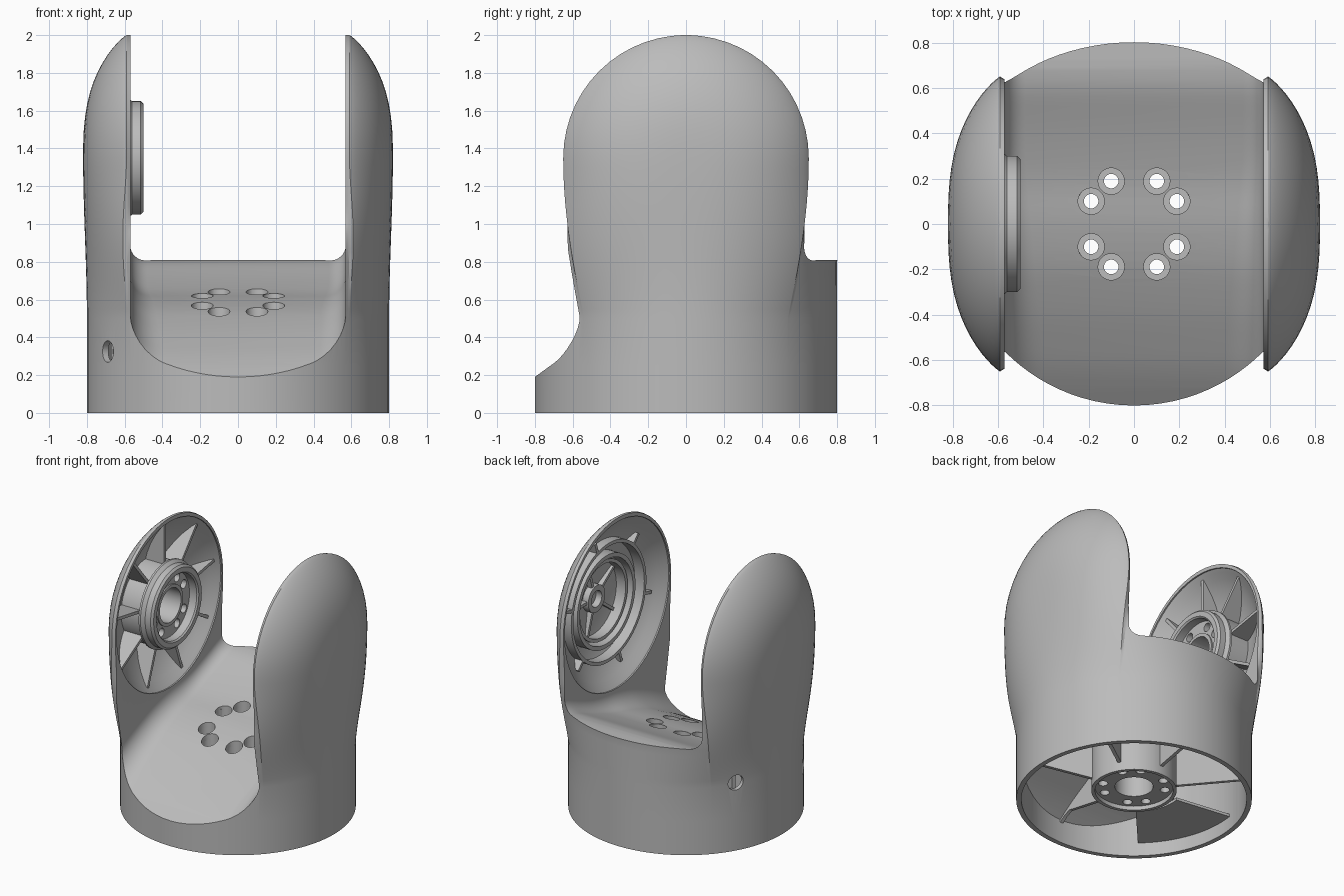
import bpy, bmesh
from math import sin, cos, pi, sqrt, radians
from mathutils import Vector, Matrix

if "Cube" in bpy.data.objects:
    bpy.data.objects.remove(bpy.data.objects["Cube"])

grey = bpy.data.materials.new("light grey plastic")
grey.use_nodes = True
grey.diffuse_color = (0.5, 0.5, 0.5, 1)
grey.node_tree.nodes["Principled BSDF"].inputs["Base Color"].default_value = (0.5, 0.5, 0.5, 1)

PIVOT = 1.35    # height of the ear axis
R = 0.65        # ear dome radius


def finish(bm, name):
    bmesh.ops.recalc_face_normals(bm, faces=bm.faces)
    me = bpy.data.meshes.new(name)
    bm.to_mesh(me)
    bm.free()
    me.materials.append(grey)
    ob = bpy.data.objects.new(name, me)
    bpy.context.collection.objects.link(ob)
    return ob


def loft(name, rings, closed=False):
    """Skin a list of point rings; cap the ends unless it closes on itself."""
    bm = bmesh.new()
    vs = [[bm.verts.new(p) for p in ring] for ring in rings]
    n = len(vs[0])
    pairs = list(zip(vs, vs[1:])) + ([(vs[-1], vs[0])] if closed else [])
    for a, b in pairs:
        for i in range(n):
            bm.faces.new((a[i], a[(i + 1) % n], b[(i + 1) % n], b[i]))
    if not closed:
        bm.faces.new(vs[0])
        bm.faces.new(vs[-1])
    return finish(bm, name)


def lathe(name, profile, place, closed=False, n=64):
    """Revolve (radius, height) points about z, then move by a matrix."""
    rings = [[place @ Vector((r * cos(2 * pi * i / n), r * sin(2 * pi * i / n), h))
              for i in range(n)] for r, h in profile]
    return loft(name, rings, closed)


def tube(name, r0, r1, h0, h1, place):
    return lathe(name, [(r0, h0), (r1, h0), (r1, h1), (r0, h1)], place, True)


def plate(name, points, normal, thick):
    half = Vector(normal).normalized() * thick / 2
    return loft(name, [[Vector(p) - half for p in points], [Vector(p) + half for p in points]])


def cut(ob, cutters):
    for c in cutters:
        m = ob.modifiers.new("cut", "BOOLEAN")
        m.operation, m.solver, m.object = "DIFFERENCE", "EXACT", c
        bpy.context.view_layer.objects.active = ob
        bpy.ops.object.modifier_apply(modifier=m.name)
    for c in cutters:
        bpy.data.objects.remove(c)


def dome_x(r):
    """Outer surface of an ear at a distance from its axis."""
    return 0.59 + 0.23 * (1 - (min(r, R) / R) ** 2.7) ** 0.85


FLOOR = [(-1.2, -0.1), (-0.8, 0.19), (-0.65, 0.3), (-0.4, 0.44), (-0.19, 0.54), (0, 0.6),
         (0.19, 0.637), (0.4, 0.71), (0.64, 0.81), (1.2, 0.81)]


def floor_z(y):
    """Smoothed height of the saddle floor."""
    def lin(t):
        for (a, u), (b, v) in zip(FLOOR, FLOOR[1:]):
            if t <= b:
                return u + (v - u) * (t - a) / (b - a)
        return v
    return sum(lin(y + o * 0.015) for o in range(-5, 6)) / 11


# Outer body: a round base that rises into two domed ears
def section(z):
    t = min(1, max(0, (z - 0.5) / (PIVOT - 0.5)))
    b = t * t * (3 - 2 * t)
    dz = max(0, z - PIVOT)
    w = 0.54 + (R - 0.54) * sin(t * pi / 2) if dz == 0 else sqrt(R * R - dz * dz)
    # the bulge between the ears fades out above the saddle rim, leaving a chamfer
    fade = min(1, max(0, (z - 0.87) / 0.2))
    k = (0.8 - min(w, 0.6)) / 0.26 * (1 - fade) - 0.6 * w / R * fade
    side = []
    for i in range(-16, 17):
        s = sin(i / 32 * pi)
        low = sqrt(0.64 - (0.54 * s) ** 2)
        side.append((low + (dome_x(sqrt((w * s) ** 2 + dz * dz)) - low) * b, w * s))
    back = []
    for i in range(1, 32):
        x = 0.59 * cos(i / 32 * pi)
        back.append((x, w + (sqrt(0.64 - x * x) - 0.54) * k))
    half = side + back
    return [(x, y, z) for x, y in half] + [(-x, -y, z) for x, y in half]


heights = [0, 0.25] + [0.5 + 0.05 * i for i in range(18)]
heights += [PIVOT + R * sin(i / 28 * pi) for i in range(1, 14)] + [1.9995]
body = loft("body_shell", [section(z) for z in heights])


# Saddle channel between the ears
def channel(y):
    r = 0.09 + 0.09 * max(0, 0.3 - y)
    z, w = floor_z(y), 0.57
    right = [(w, 2.5)] + [(w - r + r * cos(a * pi / 16), z + r - r * sin(a * pi / 16)) for a in range(9)]
    return [(x, y, h) for x, h in right] + [(-x, y, h) for x, h in reversed(right)]


cutters = [loft("channel_cutter", [channel(-1 + i * 0.04) for i in range(51)])]

# Hollow underside, following the floor and rising behind the ear walls
grid = bmesh.new()
bmesh.ops.create_cone(grid, cap_ends=True, segments=96, radius1=0.765, radius2=0.765, depth=2,
                      matrix=Matrix.Translation((0, 0, 0.9)))
slices = [((0, i * 0.04, 0), (0, 1, 0)) for i in range(-18, 19)]
slices += [((x, 0, 0), (1, 0, 0)) for x in (-0.62, -0.61, 0.61, 0.62)]
for point, normal in slices:
    bmesh.ops.bisect_plane(grid, geom=grid.verts[:] + grid.edges[:] + grid.faces[:],
                           plane_co=point, plane_no=normal)
for v in grid.verts:
    if v.co.z > 1:
        v.co.z = max(floor_z(v.co.y) - 0.04, 0.66 if abs(v.co.x) > 0.615 else 0)
cutters.append(finish(grid, "underside_cutter"))


# Round recesses in the inner faces of the ears
def ear_frame(side):
    turn = Matrix(((0, 0, side), (0, 1, 0), (1, 0, 0))).to_4x4()
    return Matrix.Translation((0, 0, PIVOT)) @ turn


for side in (-1, 1):
    prof = [(0.622, 0.5), (0.622, 0.58)]
    prof += [(r, dome_x(r + 0.02) - 0.03) for r in (0.6, 0.56, 0.5, 0.43, 0.35, 0.25, 0.12, 0.01)]
    cutters.append(lathe("recess_cutter", prof, ear_frame(side)))

# Cable holes in the side of the base
for angle, z in ((210.4, 0.325), (150, 0.51)):
    a = radians(angle)
    d = Vector((cos(a), sin(a), 0))
    m = Matrix.Translation(d * 0.65 + Vector((0, 0, z))) @ d.to_track_quat("Z", "Y").to_matrix().to_4x4()
    cutters.append(lathe("cable_hole_cutter", [(0.057, 0), (0.057, 0.4)], m, n=32))


# Holes spaced in pairs on a circle
def screws(profile, ring, place):
    spots = [radians(a + 90 * q) for q in range(4) for a in (28, 62)]
    return [lathe("screw_cutter", profile, place @ Matrix.Translation((ring * cos(t), ring * sin(t), 0)), n=24)
            for t in spots]


here = Matrix.Identity(4)
cut(body, cutters + screws([(0.058, 0.3), (0.058, 1.2)], 0.214, here))

# Mounting hub under the floor
circle = [(0.29 * cos(i * pi / 32), 0.29 * sin(i * pi / 32)) for i in range(64)]
hub = loft("base_hub", [[(x, y, 0.07) for x, y in circle], [(x, y, 0.565 + 0.32 * y) for x, y in circle]])
bores = [lathe("bore_cutter", [(0.13, 0), (0.13, 0.45)], here),
         lathe("face_cutter", [(0.265, 0), (0.265, 0.1)], here)]
cut(hub, bores + screws([(0.032, -0.1), (0.032, 0.16), (0.058, 0.16), (0.058, 1.2)], 0.214, here))

# Ribs under the floor
for i in range(6):
    a = radians(30 + 60 * i)
    c, s = cos(a), sin(a)
    rs = [0.27 + 0.05 * j for j in range(11)]
    top = [(r * c, r * s, floor_z(r * s) - 0.02) for r in rs]
    low = [(r * c, r * s, min(0.13 + 0.2 * (r - 0.27), floor_z(r * s) - 0.06)) for r in reversed(rs)]
    plate("base_rib", top + low, (-s, c, 0), 0.025)

# Flat web between the hub and the right wall
arc = [radians(172 + 4 * i) for i in range(15)]
web = [(0.77 * cos(a), 0.77 * sin(a), 0.11) for a in arc]
web += [(0.34 * cos(a), 0.34 * sin(a), 0.11) for a in reversed(arc)]
plate("base_web", web, (0, 0, 1), 0.02)


# Radial plates inside an ear, seated in the dome
def ear_ribs(name, side, count, r0, r1, front, start):
    place = ear_frame(side)
    for i in range(count):
        a = 2 * pi * i / count + start
        rs = [r0 + (r1 - r0) * j / 8 for j in range(9)]
        pts = [(r, max(front + 0.002, dome_x(r + 0.02) - 0.015)) for r in rs] + [(r1, front), (r0, front)]
        plate(name, [place @ Vector((r * cos(a), r * sin(a), h)) for r, h in pts],
              place.to_3x3() @ Vector((-sin(a), cos(a), 0)), 0.022)


# Right ear: bearing hub with screw plate
right = ear_frame(-1)
lathe("bearing_ring", [(0.24, 0.51), (0.25, 0.5), (0.285, 0.5), (0.3, 0.515), (0.3, 0.56),
                       (0.32, 0.585), (0.32, 0.6), (0.3, 0.6), (0.3, 0.77), (0.24, 0.77)], right, True)
screw_plate = tube("bearing_plate", 0.14, 0.25, 0.57, 0.79, right)
cut(screw_plate, screws([(0.032, 0.5), (0.032, 0.74)], 0.195, right))
tube("bearing_collar", 0.125, 0.15, 0.56, 0.8, right)
ear_ribs("right_ear_rib", -1, 9, 0.29, 0.61, 0.605, 0)

# Left ear: nested rings, boss, spokes and tabs
left = ear_frame(1)
for r0, r1, h0, h1 in ((0.42, 0.445, 0.64, 0.74), (0.315, 0.345, 0.66, 0.775),
                       (0.27, 0.295, 0.69, 0.785), (0.06, 0.1, 0.74, 0.805)):
    tube("left_ear_ring", r0, r1, h0, h1, left)
ear_ribs("left_ear_spoke", 1, 5, 0.09, 0.28, 0.75, 0.3)
ear_ribs("left_ear_tab", 1, 6, 0.43, 0.52, 0.64, 0.3)

# Smooth shading with sharp edges kept
bpy.ops.object.select_all(action="DESELECT")
for ob in bpy.context.scene.objects:
    if ob.type == "MESH":
        ob.select_set(True)
        bpy.context.view_layer.objects.active = ob
bpy.ops.object.shade_smooth_by_angle(angle=radians(30))
